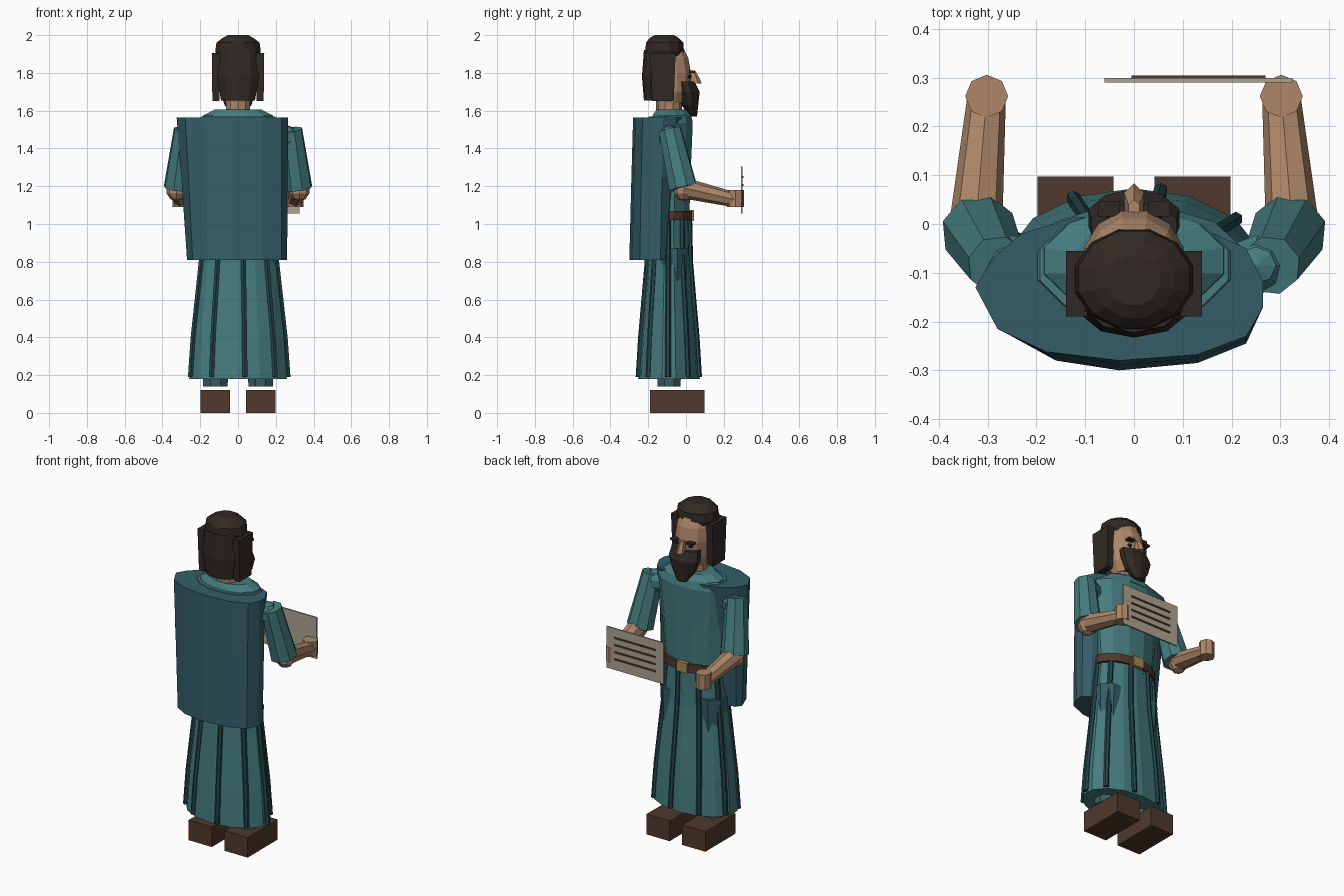
import bpy, bmesh, math
from mathutils import Vector, Matrix

COLORS = {
    "teal": (0.06, 0.20, 0.21), "cape": (0.035, 0.11, 0.14), "fold": (0.018, 0.06, 0.07),
    "skin": (0.42, 0.24, 0.14), "hair": (0.03, 0.022, 0.017), "leather": (0.08, 0.04, 0.025),
    "paper": (0.42, 0.37, 0.28), "gold": (0.38, 0.25, 0.09),
}
MATS = {}
for key, c in COLORS.items():
    MATS[key] = bpy.data.materials.new(key)
    MATS[key].diffuse_color = (*c, 1)


def finish(name, bm, mat):
    bmesh.ops.recalc_face_normals(bm, faces=bm.faces)
    me = bpy.data.meshes.new(name)
    bm.to_mesh(me)
    bm.free()
    me.materials.append(MATS[mat])
    ob = bpy.data.objects.new(name, me)
    bpy.context.collection.objects.link(ob)
    return ob


def skin_loops(name, loops, mat):
    """Closed solid through point loops of equal length."""
    bm = bmesh.new()
    vs = [[bm.verts.new(p) for p in loop] for loop in loops]
    n = len(vs[0])
    for a, b in zip(vs, vs[1:]):
        for i in range(n):
            j = (i + 1) % n
            bm.faces.new((a[i], a[j], b[j], b[i]))
    bm.faces.new(vs[0])
    bm.faces.new(vs[-1])
    return finish(name, bm, mat)


def loft(name, rings, n, mat):
    """Rings are (cx, cy, z, rx, ry)."""
    angs = [2 * math.pi * (i + 0.5) / n for i in range(n)]
    return skin_loops(name, [[(cx + rx * math.cos(a), cy + ry * math.sin(a), z) for a in angs]
                             for cx, cy, z, rx, ry in rings], mat)


def box(name, lo, hi, mat, taper=1.0):
    """Box from corner to corner; taper scales the bottom."""
    lo, hi = Vector(lo), Vector(hi)
    c, s = (lo + hi) / 2, hi - lo
    bm = bmesh.new()
    bmesh.ops.create_cube(bm, size=1)
    for v in bm.verts:
        k = taper if v.co.z < 0 else 1
        v.co = Vector((v.co.x * s.x * k, v.co.y * s.y * k, v.co.z * s.z)) + c
    return finish(name, bm, mat)


def limb(name, a, b, ra, rb, mat, n=8):
    a, b = Vector(a), Vector(b)
    bm = bmesh.new()
    m = Matrix.Translation((a + b) / 2) @ (b - a).to_track_quat('Z', 'Y').to_matrix().to_4x4()
    bmesh.ops.create_cone(bm, cap_ends=True, segments=n, radius1=ra, radius2=rb,
                          depth=(b - a).length, matrix=m)
    return finish(name, bm, mat)


def ball(name, c, r, mat, u=8, v=5):
    bm = bmesh.new()
    bmesh.ops.create_uvsphere(bm, u_segments=u, v_segments=v, radius=1,
                              matrix=Matrix.Translation(c) @ Matrix.Diagonal((*r, 1)))
    return finish(name, bm, mat)


# robe skirt and its folds
SKIRT = [(0, -0.09, 0.18, 0.265, 0.163), (0, -0.09, 0.40, 0.25, 0.15),
         (0, -0.09, 0.80, 0.205, 0.115), (0, -0.09, 1.03, 0.185, 0.11)]
loft("robe_skirt", SKIRT, 14, "teal")
for k in range(9):
    t = math.radians(8 + 40 * k)
    loft(f"robe_fold_{k}", [(rx * math.sin(t), -0.09 - ry * math.cos(t), max(z, 0.19), 0.015, 0.015)
                            for _, _, z, rx, ry in SKIRT], 6, "fold")

# torso and collar
loft("robe_torso", [(0, -0.09, 1.0, 0.185, 0.11), (0, -0.09, 1.3, 0.21, 0.12),
                    (0, -0.085, 1.53, 0.235, 0.125), (0, -0.085, 1.57, 0.20, 0.115)], 12, "teal")
loft("collar", [(0, -0.075, 1.54, 0.20, 0.115), (0, -0.075, 1.575, 0.19, 0.105),
                (0, -0.08, 1.605, 0.13, 0.08)], 12, "teal")

# belt and buckle
loft("belt", [(0, -0.09, 1.02, 0.20, 0.125), (0, -0.09, 1.07, 0.20, 0.125)], 16, "leather")
box("buckle", (-0.035, 0.01, 1.015), (0.035, 0.042, 1.075), "gold")

# cape draped over the back, wider on one shoulder
TOP = [(0.23, -0.05), (0.265, -0.12), (0.265, -0.17), (0.23, -0.23), (0.13, -0.268),
       (-0.03, -0.28), (-0.18, -0.262), (-0.28, -0.215), (-0.325, -0.13), (-0.29, -0.07),
       (-0.23, -0.02), (-0.12, 0.015), (0.12, 0.0)]
BOTTOM = [(0.22, -0.11), (0.26, -0.135), (0.26, -0.18), (0.23, -0.245), (0.13, -0.285),
          (-0.03, -0.30), (-0.16, -0.28), (-0.24, -0.235), (-0.27, -0.15), (-0.25, -0.12),
          (-0.2, -0.11), (-0.1, -0.10), (0.1, -0.10)]
skin_loops("cape", [[(x, y, 0.81) for x, y in BOTTOM],
                    [(x * 0.45 + u * 0.55, y * 0.45 + v * 0.55, 1.25)
                     for (x, y), (u, v) in zip(BOTTOM, TOP)],
                    [(x, y, 1.565) for x, y in TOP]], "cape")

# legs, shoes, arms
for side, s in (("left", -1), ("right", 1)):
    box(f"{side}_shoe", (s * 0.12 - 0.078, -0.19, 0), (s * 0.12 + 0.078, 0.097, 0.122), "leather")
    loft(f"{side}_leg", [(s * 0.12, -0.09, 0.14, 0.07, 0.065), (s * 0.115, -0.085, 0.5, 0.085, 0.085),
                         (s * 0.112, -0.08, 0.87, 0.10, 0.095)], 8, "cape")
    ball(f"{side}_shoulder", (s * 0.25, -0.085, 1.46), (0.07, 0.065, 0.065), "teal")
    limb(f"{side}_sleeve", (s * 0.28, -0.085, 1.50), (s * 0.318, -0.015, 1.19), 0.062, 0.078, "teal")
    ball(f"{side}_elbow", (s * 0.325, -0.01, 1.18), (0.055, 0.055, 0.06), "skin")
    limb(f"{side}_forearm", (s * 0.325, -0.01, 1.19), (s * 0.303, 0.25, 1.13), 0.055, 0.04, "skin")
    limb(f"{side}_hand", (s * 0.302, 0.262, 1.09), (s * 0.302, 0.262, 1.18), 0.044, 0.044, "skin")
    # side hair, brow and eye
    box(f"{side}_side_hair", (s * 0.117 - 0.022, -0.19, 1.65), (s * 0.117 + 0.022, -0.055, 1.905), "hair", 0.85)
    box(f"{side}_eyebrow", (s * 0.052 - 0.022, 0.015, 1.80), (s * 0.052 + 0.022, 0.047, 1.812), "hair")
    ball(f"{side}_eye", (s * 0.045, 0.018, 1.78), (0.013, 0.012, 0.01), "hair", 6, 4)

# held sheet with ruled strips
box("sheet", (-0.06, 0.29, 1.055), (0.325, 0.299, 1.305), "paper")
for k in range(4):
    z = 1.115 + 0.043 * k
    box(f"sheet_rule_{k}", (-0.005, 0.298, z), (0.27, 0.304, z + 0.01), "leather")

# neck, head, nose
limb("neck", (0, -0.09, 1.56), (0, -0.09, 1.70), 0.068, 0.068, "skin", 10)
loft("head", [(0, -0.08, 1.64, 0.065, 0.075), (0, -0.075, 1.70, 0.095, 0.10),
              (0, -0.075, 1.80, 0.105, 0.105), (0, -0.085, 1.88, 0.10, 0.10),
              (0, -0.10, 1.95, 0.08, 0.08)], 12, "skin")
loft("nose", [(0, 0.045, 1.745, 0.024, 0.038), (0, 0.04, 1.775, 0.02, 0.03),
              (0, 0.03, 1.81, 0.013, 0.02)], 6, "skin")

# beard and hair
loft("beard", [(0, 0.04, 1.57, 0.03, 0.018), (0, 0.02, 1.63, 0.075, 0.045),
               (0, 0.012, 1.70, 0.098, 0.06), (0, -0.005, 1.755, 0.092, 0.05)], 10, "hair")
loft("back_hair", [(0, -0.165, 1.655, 0.095, 0.058), (0, -0.165, 1.78, 0.115, 0.068),
                   (0, -0.155, 1.92, 0.105, 0.068)], 10, "hair")
loft("hair_cap", [(0, -0.113, 1.89, 0.115, 0.10), (0, -0.113, 1.915, 0.125, 0.106),
                  (0, -0.113, 1.96, 0.118, 0.102), (0, -0.115, 1.985, 0.085, 0.08),
                  (0, -0.115, 2.0, 0.055, 0.053)], 12, "hair")
